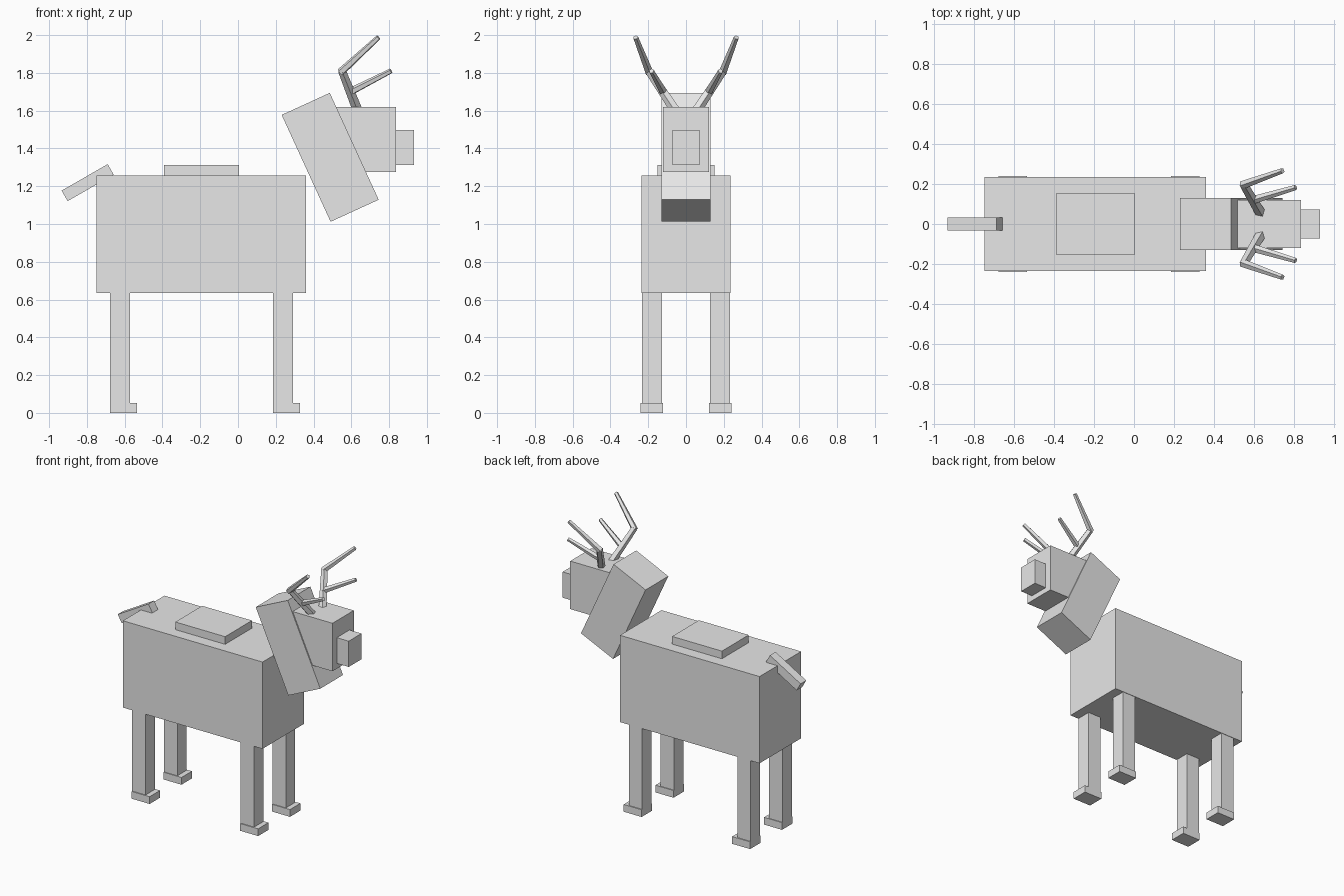
import bpy
import math
from mathutils import Vector

if "Cube" in bpy.data.objects:
    bpy.data.objects.remove(bpy.data.objects["Cube"])

coat = bpy.data.materials.new("light_grey")
coat.diffuse_color = (0.8, 0.8, 0.8, 1)
coat.use_nodes = True
coat.node_tree.nodes["Principled BSDF"].inputs["Base Color"].default_value = coat.diffuse_color


def box(name, lo, hi, tilt=0.0):
    """Box between two corners, optionally tilted (degrees) about its y axis."""
    lo, hi = Vector(lo), Vector(hi)
    bpy.ops.mesh.primitive_cube_add(size=1, location=(lo + hi) / 2)
    ob = bpy.context.object
    ob.name = name
    ob.scale = hi - lo
    ob.rotation_euler.y = math.radians(tilt)
    ob.data.materials.append(coat)
    return ob


def rod(name, a, b, r1, r2):
    """Tapered low-poly rod from point a to point b."""
    a, b = Vector(a), Vector(b)
    bpy.ops.mesh.primitive_cone_add(vertices=5, radius1=r1, radius2=r2,
                                    depth=(b - a).length, location=(a + b) / 2)
    ob = bpy.context.object
    ob.name = name
    ob.rotation_euler = (b - a).to_track_quat('Z', 'Y').to_euler()
    ob.data.materials.append(coat)
    return ob


def tilted(name, cx, cz, length, width, thick, tilt):
    """Box given by its centre, tilted about y."""
    half = Vector((length, width, thick)) / 2
    c = Vector((cx, 0, cz))
    return box(name, c - half, c + half, tilt)


# Torso and back pad
box("body", (-0.75, -0.236, 0.634), (0.36, 0.236, 1.258))
box("back_pad", (-0.392, -0.152, 1.24), (0.004, 0.152, 1.313))

# Neck, head, snout and tail
tilted("neck", 0.488, 1.353, 0.28, 0.258, 0.622, -24.6)
box("head", (0.45, -0.121, 1.275), (0.836, 0.121, 1.62))
box("snout", (0.80, -0.072, 1.313), (0.931, 0.072, 1.498))
tilted("tail", -0.796, 1.219, 0.281, 0.064, 0.064, -29.8)

# Legs with feet that point forward
for side, s in (("right", -1), ("left", 1)):
    for end, x in (("back", -0.678), ("front", 0.185)):
        y0, y1 = sorted((s * 0.128, s * 0.233))
        box(f"{end}_{side}_leg", (x, y0, 0.02), (x + 0.106, y1, 0.65))
        y0, y1 = sorted((s * 0.122, s * 0.24))
        box(f"{end}_{side}_foot", (x, y0, 0), (x + 0.143, y1, 0.052))

    # Antlers: lower beam, swept upper beam and a forward tine
    base, bend = (0.64, s * 0.045, 1.585), (0.55, s * 0.197, 1.812)
    rod(f"{side}_antler_beam", base, bend, 0.028, 0.022)
    rod(f"{side}_antler_tip", (0.543, s * 0.195, 1.803),
        (0.744, s * 0.267, 1.988), 0.022, 0.014)
    rod(f"{side}_antler_tine", (0.596, s * 0.12, 1.70),
        (0.81, s * 0.183, 1.81), 0.021, 0.014)
